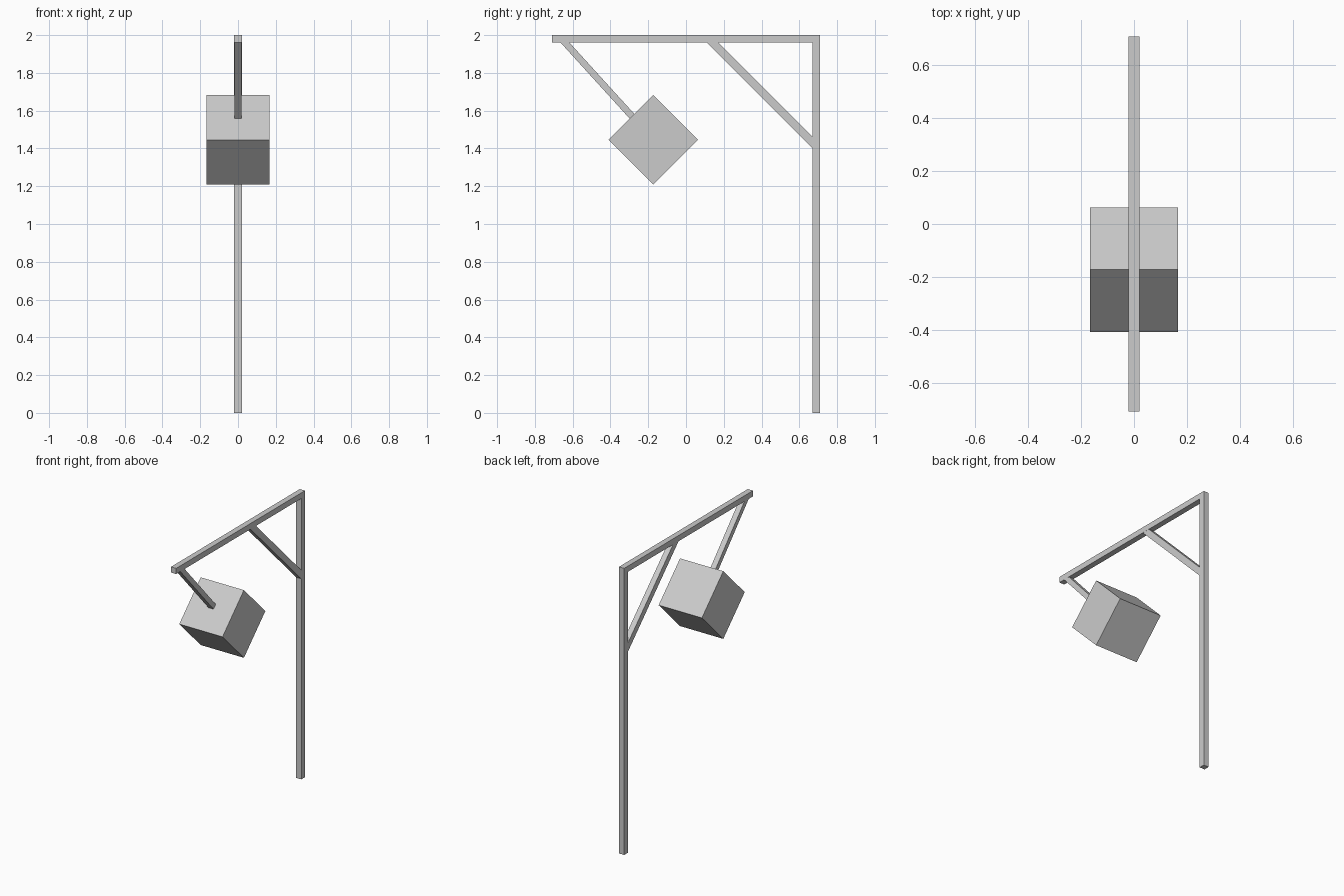
import bpy
from math import atan2, radians
from mathutils import Vector

if "Cube" in bpy.data.objects:
    bpy.data.objects.remove(bpy.data.objects["Cube"])


def box(name, center, size, tilt=0.0):
    """Box of the given size, tilted about the x axis."""
    bpy.ops.mesh.primitive_cube_add(size=1, location=center, rotation=(tilt, 0, 0))
    obj = bpy.context.object
    obj.name = name
    obj.scale = size
    bpy.ops.object.transform_apply(location=False, rotation=True, scale=True)
    return obj


def strut(name, start, end, width, depth):
    """Square bar in the x = 0 plane between two (y, z) points."""
    a, b = Vector((0, *start)), Vector((0, *end))
    d = b - a
    return box(name, (a + b) / 2, (width, d.length, depth), atan2(d.z, d.y))


# Upright post and overhanging beam
box("post", (0, 0.69, 0.98), (0.04, 0.04, 1.96))
box("beam", (0, 0, 1.98), (0.04, 1.42, 0.04))

# Diagonal brace, ends buried in beam and post
strut("brace", (0.125, 1.975), (0.685, 1.415), 0.039, 0.043)

# Slanted hanger from the beam tip to the middle of the swinging block
strut("hanger", (-0.653, 1.974), (-0.172, 1.445), 0.039, 0.035)

# Cube block turned on its edge
box("block", (0, -0.173, 1.446), (0.334, 0.334, 0.334), radians(45))
